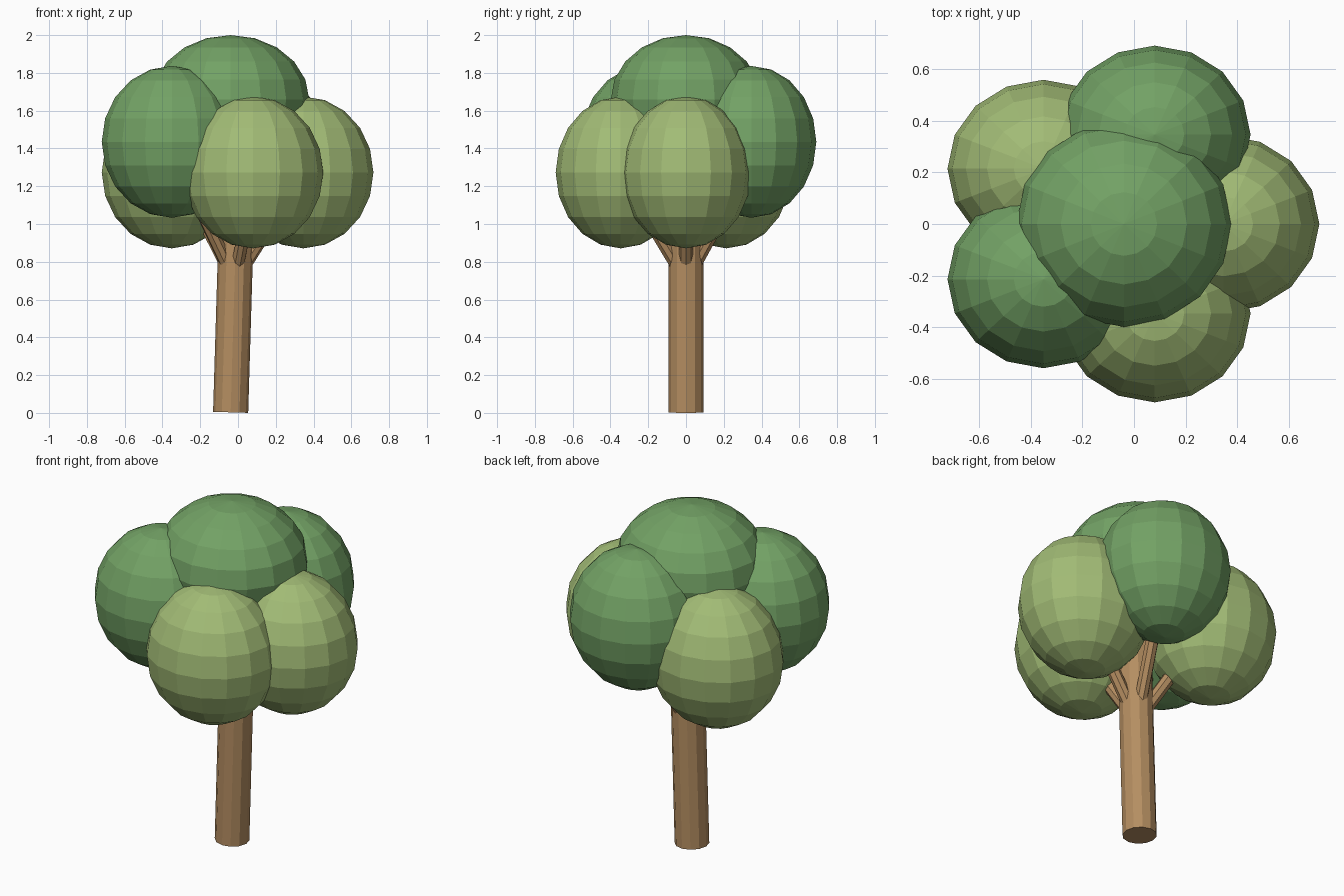
import bpy, math
from mathutils import Vector

if "Cube" in bpy.data.objects:
    bpy.data.objects.remove(bpy.data.objects["Cube"])


def material(name, rgb):
    m = bpy.data.materials.new(name)
    m.diffuse_color = (*rgb, 1)
    m.use_nodes = True
    m.node_tree.nodes["Principled BSDF"].inputs["Base Color"].default_value = m.diffuse_color
    return m


DARK = material("dark_leaf", (0.17, 0.36, 0.13))
LIGHT = material("light_leaf", (0.36, 0.50, 0.18))
BARK = material("bark", (0.46, 0.27, 0.12))


def leaf_clump(name, loc, radii, mat):
    bpy.ops.mesh.primitive_uv_sphere_add(segments=16, ring_count=10, radius=1, location=loc)
    o = bpy.context.object
    o.name = name
    o.scale = radii
    o.data.materials.append(mat)


def limb(name, start, end, r, sides):
    a, b = Vector(start), Vector(end)
    d = b - a
    bpy.ops.mesh.primitive_cylinder_add(vertices=sides, radius=r, depth=d.length, location=(a + b) / 2)
    o = bpy.context.object
    o.name = name
    o.rotation_euler = (0, math.atan2(math.hypot(d.x, d.y), d.z), math.atan2(d.y, d.x))
    o.data.materials.append(BARK)


# Slightly leaning trunk
limb("trunk", (-0.039, 0, 0.003), (0.0, 0, 1.3), 0.093, 12)

# Five clumps in a ring, each with a branch reaching toward it
CX, RING = -0.039, 0.385
for i, dark in enumerate((False, True, False, True, False)):
    a = math.radians(72 * i)
    c, s = math.cos(a), math.sin(a)
    leaf_clump(f"leaf_clump_{i + 1}", (CX + RING * c, 0.945 * RING * s, 1.435 if dark else 1.273),
               (0.371, 0.344, 0.402), DARK if dark else LIGHT)
    reach, top = (0.25, 1.13) if dark else (0.19, 1.0)
    limb(f"branch_{i + 1}", (-0.018, 0, 0.70), (-0.018 + reach * c, reach * s, top), 0.036, 8)

# The ring alternates, with the front left clump dark and the front clump light
for i, dark, z in ((4, True, 1.435), (5, False, 1.273)):
    o = bpy.data.objects[f"leaf_clump_{i}"]
    o.data.materials[0] = DARK if dark else LIGHT
    o.location.z = z

# Crown clump
leaf_clump("leaf_clump_crown", (CX, 0, 1.66), (0.416, 0.398, 0.34), DARK)
